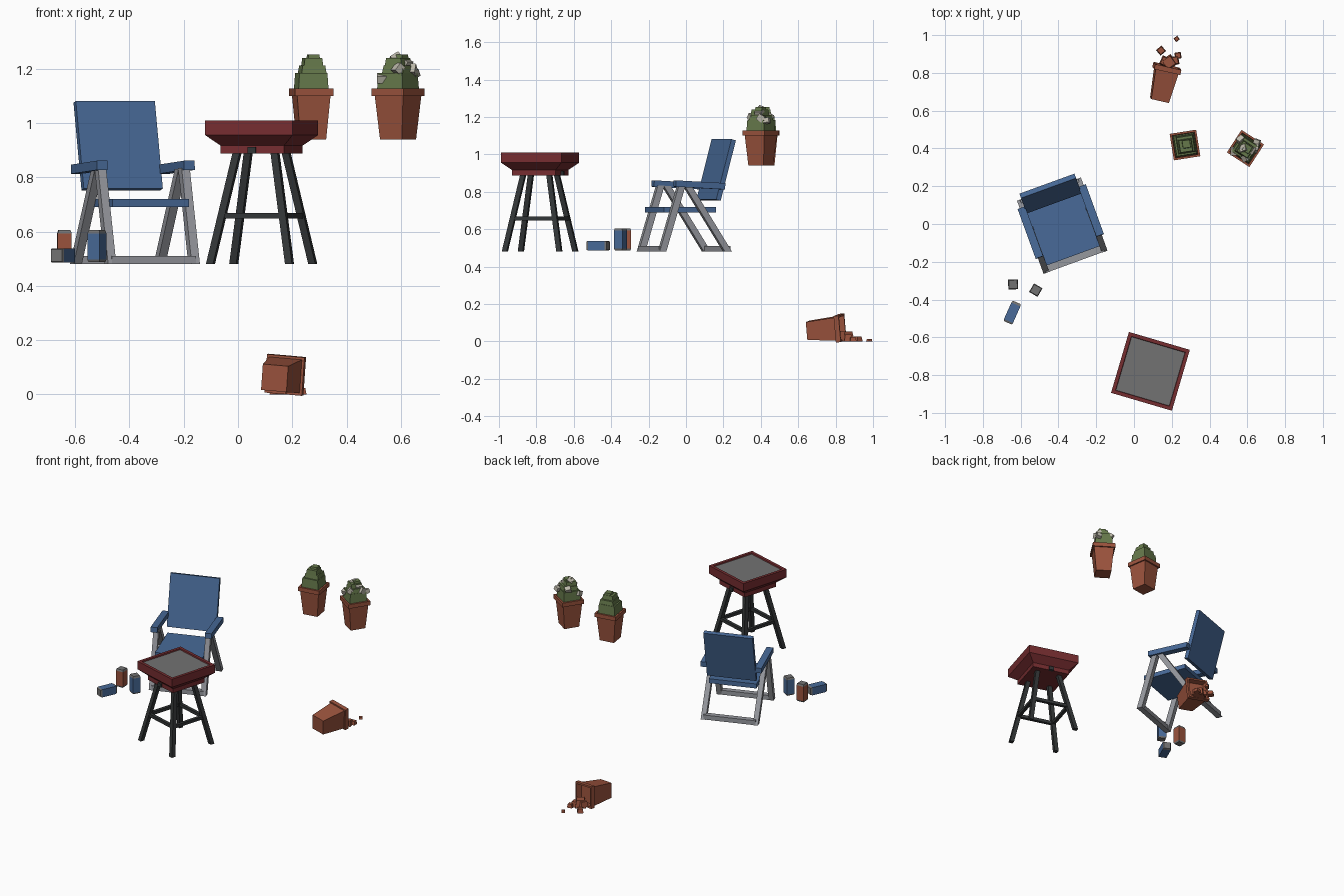
import bpy, bmesh, math
from mathutils import Matrix, Vector, Euler

if "Cube" in bpy.data.objects:
    bpy.data.objects.remove(bpy.data.objects["Cube"])


def mat(name, r, g, b):
    def lin(c):
        c /= 255
        return c / 12.92 if c < 0.04045 else ((c + 0.055) / 1.055) ** 2.4
    m = bpy.data.materials.new(name)
    m.diffuse_color = (lin(r), lin(g), lin(b), 1)
    m.use_nodes = True
    m.node_tree.nodes["Principled BSDF"].inputs["Base Color"].default_value = m.diffuse_color
    return m


BLUE = mat("blue fabric", 72, 106, 152)
ALU = mat("light grey metal", 150, 152, 158)
RED = mat("dark red enamel", 118, 45, 48)
GREY = mat("mid grey metal", 114, 114, 114)
DARK = mat("dark iron", 50, 53, 54)
CLAY = mat("terracotta", 155, 83, 61)
GREEN = mat("leaf green", 102, 121, 75)
PALE = mat("pale flower", 186, 182, 168)


def loft(name, rings, mats, frame, pick=None):
    """Square-section loft. Each ring is (cx, cy, z, half_x, half_y)."""
    bm = bmesh.new()
    loops = []
    for cx, cy, z, hx, hy in rings:
        loops.append([bm.verts.new((cx + sx * hx, cy + sy * hy, z))
                      for sx, sy in ((-1, -1), (1, -1), (1, 1), (-1, 1))])
    bm.faces.new(loops[0][::-1])
    for k, (a, b) in enumerate(zip(loops, loops[1:])):
        for i in range(4):
            f = bm.faces.new((a[i], a[(i + 1) % 4], b[(i + 1) % 4], b[i]))
            if pick:
                f.material_index = pick(k)
    cap = bm.faces.new(loops[-1])
    if pick:
        cap.material_index = pick(len(rings) - 1)
        bm.faces.ensure_lookup_table()
        bm.faces[0].material_index = pick(0)
    bmesh.ops.recalc_face_normals(bm, faces=bm.faces)
    me = bpy.data.meshes.new(name)
    bm.to_mesh(me)
    bm.free()
    for m in mats:
        me.materials.append(m)
    ob = bpy.data.objects.new(name, me)
    ob.matrix_world = frame
    bpy.context.collection.objects.link(ob)
    return ob


def box(name, c, size, m, frame, rot=(0, 0, 0)):
    x, y, z = (s / 2 for s in size)
    f = frame @ Matrix.Translation(c) @ Euler([math.radians(a) for a in rot]).to_matrix().to_4x4()
    return loft(name, [(0, 0, -z, x, y), (0, 0, z, x, y)], [m], f)


def beam(name, p, q, sx, sy, m, frame):
    """Slanted bar with level ends."""
    return loft(name, [(*p, sx / 2, sy / 2), (*q, sx / 2, sy / 2)], [m], frame)


def place(x, y, z, deg):
    return Matrix.Translation((x, y, z)) @ Matrix.Rotation(math.radians(deg), 4, 'Z')


# Folding chair
chair = place(-0.386, 0.008, 0.48, 20)
for s, side in ((-1, "left"), (1, "right")):
    beam(f"chair_front_leg_{side}", (s * .164, -.205, 0), (s * .164, -.095, .355), .032, .038, ALU, chair)
    beam(f"chair_rear_leg_{side}", (s * .164, .168, 0), (s * .164, -.06, .35), .032, .04, ALU, chair)
    box(f"chair_arm_{side}", (s * .171, .005, .357), (.042, .28, .034), BLUE, chair, (-3, 0, 0))
for y, end in ((-.205, "front"), (.168, "rear")):
    box(f"chair_{end}_foot_bar", (0, y, .015), (.328, .036, .03), ALU, chair)
box("chair_seat", (0, -.04, .225), (.30, .295, .03), BLUE, chair)
box("chair_backrest", (0, .163, .437), (.31, .026, .334), BLUE, chair, (-15, 0, 0))

# Square grill
grill = place(0.087, -0.78, 0.48, -16.4)
loft("grill_bowl", [(0, 0, z, h, h) for h, z in
                    ((.122, .408), (.122, .437), (.168, .476), (.168, .53), (.149, .53), (.147, .522))],
     [RED, GREY], grill, lambda k: 1 if k == 5 else 0)
for sx in (-1, 1):
    for sy in (-1, 1):
        beam(f"grill_leg_{sx}_{sy}", (sx * .152, sy * .152, 0), (sx * .072, sy * .072, .415),
             .027, .027, DARK, grill)
for s in (-1, 1):
    box(f"grill_stretcher_x_{s}", (0, s * .118, .178), (.236, .02, .02), DARK, grill)
    box(f"grill_stretcher_y_{s}", (s * .118, 0, .178), (.02, .236, .02), DARK, grill)
    box(f"grill_vent_{s}", (0, s * .122, .42), (.03, .02, .024), DARK, grill)

# Drink cans: grey ends, coloured body
lying = place(-.645, -.47, .512, 66) @ Matrix.Rotation(math.pi / 2, 4, 'Y') @ Matrix.Translation((0, 0, -.058))
for name, frame, m in (("can_orange", place(-.64, -.32, .487, 2), CLAY),
                       ("can_blue", place(-.52, -.35, .487, -30), BLUE),
                       ("can_lying", lying, BLUE)):
    loft(name, [(0, 0, z, h, h) for h, z in
                ((.022, 0), (.026, .01), (.026, .106), (.022, .118))],
         [m, GREY], frame, lambda k: 0 if k == 1 else 1)


# Flower pots
def pot(name, frame):
    loft(name, [(0, 0, z, h, h) for h, z in
                ((.048, 0), (.062, .16), (.071, .16), (.071, .187), (.06, .187), (.058, .15))],
         [CLAY], frame)


def plant(name, frame):
    tiers = ((0, 0, .15, .245, .058, .052), (.004, .003, .24, .272, .047, .042),
             (.003, -.004, .268, .3, .036, .032), (.008, .004, .295, .313, .022, .02))
    for i, (x, y, z0, z1, a, b) in enumerate(tiers):
        loft(f"{name}_tier_{i}", [(x, y, z0, a, a), (x, y, z1, b, b)], [GREEN], frame)


p1, p2 = place(.27, .418, .94, 9), place(.59, .40, .94, -33)
pot("pot_left", p1)
plant("plant_left", p1)
pot("pot_right", p2)
plant("plant_right", p2)
flowers = ((.53, .385, 1.165, .036), (.565, .445, 1.2, .036), (.642, .40, 1.195, .036),
           (.59, .35, 1.2, .034), (.65, .432, 1.18, .032), (.582, .40, 1.238, .036),
           (.615, .395, 1.215, .042))
for i, (x, y, z, s) in enumerate(flowers):
    box(f"flower_{i}", (x, y, z), (s, s, s * .8), PALE, Matrix(), (20 + 37 * i, 15 * (i % 3), 40 * i))

# Toppled pot: its axis points backwards along the ground
a = Vector((.225, .972, .07)).normalized()
x = a.cross(Vector((0, 0, 1))).normalized()
rot = Matrix((x, a.cross(x), a)).transposed().to_4x4()
fallen = Matrix.Translation((.135, .655, .06)) @ rot @ Matrix.Rotation(math.radians(5), 4, 'Z')
pot("pot_fallen", fallen)

# Spilled clods
clods = ((.185, .855, .028, .065, .05, 35), (.215, .865, .018, .045, .036, 10),
         (.143, .918, .013, .038, .026, 40), (.233, .892, .012, .034, .024, 10),
         (.226, .98, .007, .024, .014, 35), (.165, .86, .03, .05, .035, 65))
for i, (cx, cy, cz, s, h, r) in enumerate(clods):
    loft(f"clod_{i}", [(0, 0, -min(h / 2, cz), s / 2, s / 2), (0, 0, h / 2, s * .38, s * .38)],
         [CLAY], place(cx, cy, cz, r))
